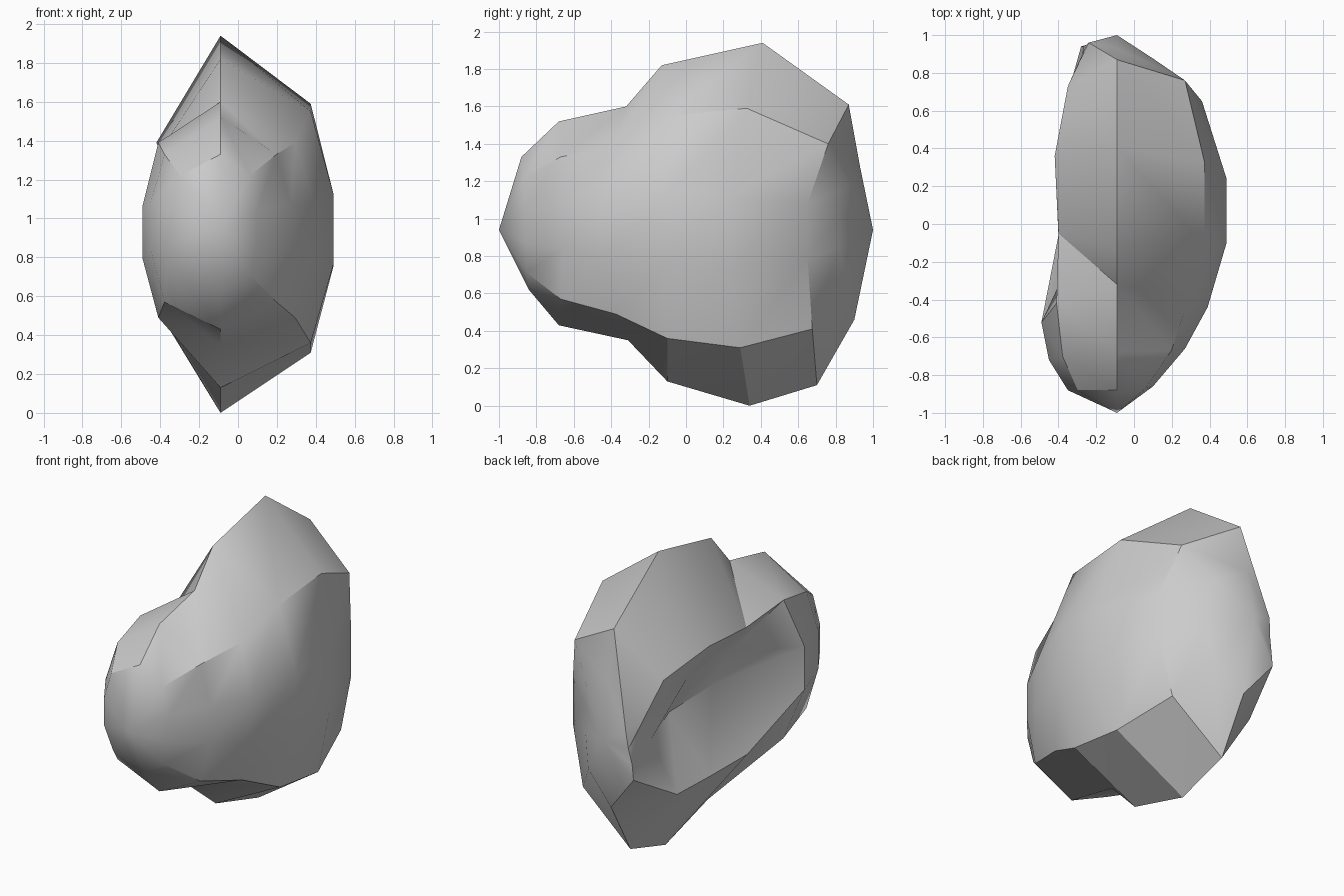
import bpy, bmesh, math

# Remove the default cube only
default_cube = bpy.data.objects.get("Cube")
if default_cube:
    bpy.data.objects.remove(default_cube, do_unlink=True)

SPINE_X = -0.09      # the ridge plane running from the front tip to the back tip
SHOULDER = 0.8       # width of the shoulder points relative to the flank

# Each ring, front to back: crest (y, z), keel (y, z), left flank (x, y),
# heights of upper shoulder, upper flank, lower flank and lower shoulder
rings = [
    ((-.88, 1.33), (-.84, .62), (.10, -.86), (1.22, 1.04, .87, .71)),
    ((-.68, 1.52), (-.68, .43), (.27, -.66), (1.33, 1.08, .84, .57)),
    ((-.32, 1.60), (-.31, .35), (.39, -.44), (1.39, 1.07, .79, .49)),
    ((-.13, 1.82), (-.10, .13), (.49, -.10), (1.55, 1.13, .76, .36)),
    ((.41, 1.94), (.34, 0), (.49, .24), (1.59, 1.12, .75, .31)),
    ((.87, 1.61), (.70, .11), (.36, .65), (1.40, 1.08, .79, .41)),
    ((.93, 1.28), (.90, .46), (.15, .82), (1.18, 1.02, .85, .64)),
]

# Right flank (x, y) of the front lobe, which is a plain mirrored bulge
front_lobe = [(-.35, -.88), (-.45, -.72), (-.49, -.52)]

# Right side behind the lobe: upper rim, two points in the hollow, lower rim
hollow = [
    ((-.40, -.05, 1.35), (-.27, -.05, 1.16), (-.19, 0, .94), (-.40, -.06, .52)),
    ((-.42, .36, 1.39), (-.30, .42, 1.17), (-.20, .46, .94), (-.42, .36, .54)),
    ((-.35, .73, 1.29), (-.28, .74, 1.08), (-.25, .72, .87), (-.37, .62, .51)),
    ((-.24, .96, 1.0), (-.25, .95, .90), (-.27, .94, .80), (-.28, .94, .70)),
]


def side_points(crest, keel, flank, heights):
    """Upper shoulder, two flank points and lower shoulder of one bulging side."""
    x, y = flank
    shoulder_x = SPINE_X + SHOULDER * (x - SPINE_X)
    xs = (shoulder_x, x, x, shoulder_x)
    ys = ((crest[0] + y) / 2, y, y, (keel[0] + y) / 2)
    return list(zip(xs, ys, heights))


def ring_points(index):
    """Ten points around one ring, starting at the crest and going down the left flank."""
    crest, keel, flank, heights = rings[index]
    left = side_points(crest, keel, flank, heights)
    if index < len(front_lobe):
        right = side_points(crest, keel, front_lobe[index], heights)
    else:
        right = hollow[index - len(front_lobe)]
    return [(SPINE_X, *crest), *left, (SPINE_X, *keel), *reversed(right)]


# Stone skin: rings bridged by triangles, with a fan at each tip
bm = bmesh.new()
loops = [[bm.verts.new(p) for p in ring_points(k)] for k in range(len(rings))]
front_tip = bm.verts.new((SPINE_X, -1, .94))
back_tip = bm.verts.new((SPINE_X, 1, .94))
count = len(loops[0])
for i in range(count):
    j = (i + 1) % count
    bm.faces.new((front_tip, loops[0][i], loops[0][j]))
    bm.faces.new((back_tip, loops[-1][j], loops[-1][i]))
    for near, far in zip(loops, loops[1:]):
        bm.faces.new((near[i], far[i], near[j]))
        bm.faces.new((far[i], far[j], near[j]))
bmesh.ops.recalc_face_normals(bm, faces=bm.faces)

mesh = bpy.data.meshes.new("boulder")
bm.to_mesh(mesh)
bm.free()
boulder = bpy.data.objects.new("boulder", mesh)
bpy.context.collection.objects.link(boulder)

# Plain grey stone
stone = bpy.data.materials.new("grey_stone")
stone.use_nodes = True
colour = (.6, .6, .6, 1)
stone.diffuse_color = colour
stone.node_tree.nodes["Principled BSDF"].inputs["Base Color"].default_value = colour
mesh.materials.append(stone)

# Smooth shading with crisp ridges
bpy.ops.object.select_all(action="DESELECT")
boulder.select_set(True)
bpy.context.view_layer.objects.active = boulder
bpy.ops.object.shade_smooth_by_angle(angle=math.radians(34))
